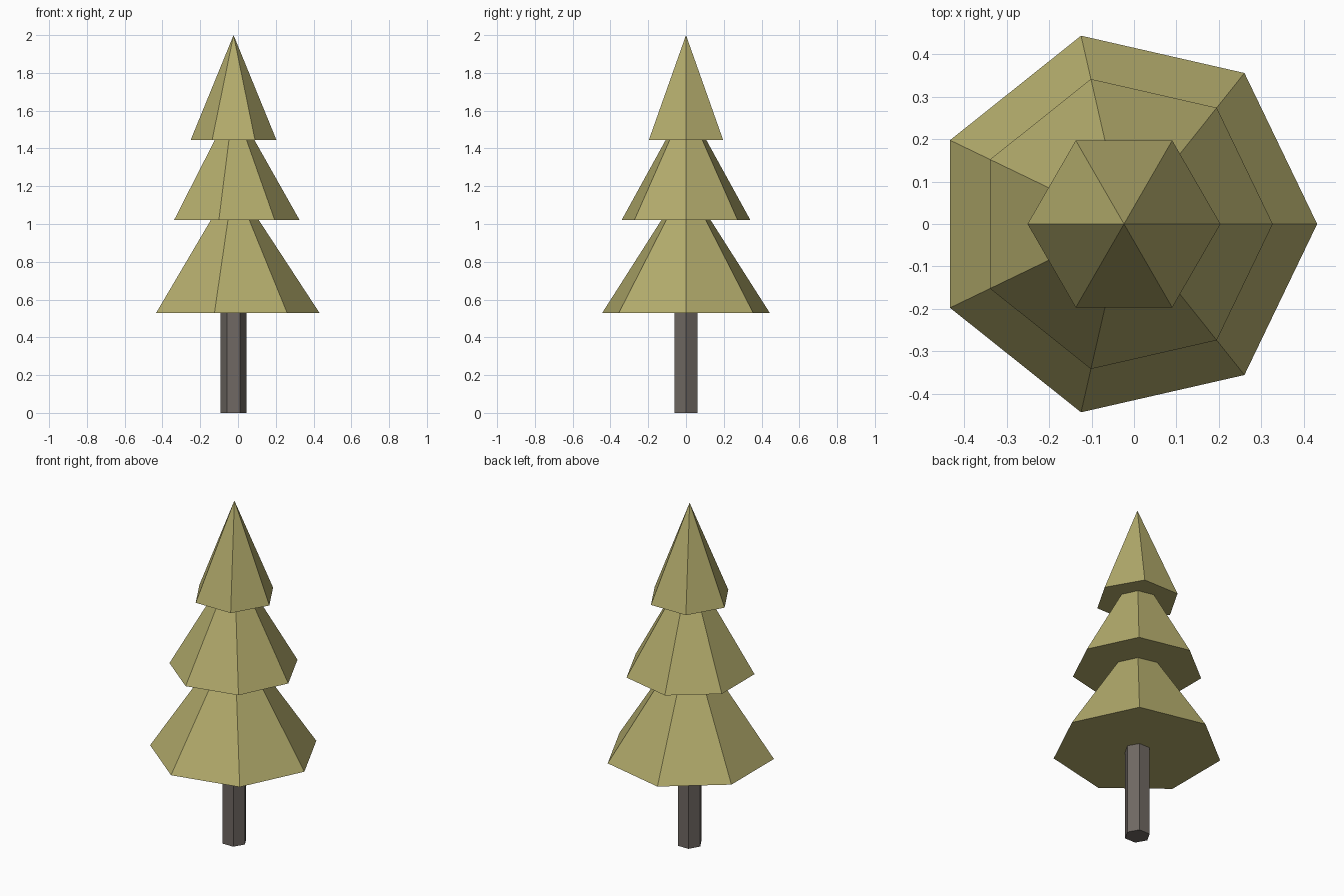
import bpy, bmesh
from math import cos, sin, tau

if "Cube" in bpy.data.objects:
    bpy.data.objects.remove(bpy.data.objects["Cube"])

CX = -0.0235  # shared tree axis


def material(name, color):
    m = bpy.data.materials.new(name)
    m.diffuse_color = (*color, 1)
    m.use_nodes = True
    m.node_tree.nodes["Principled BSDF"].inputs["Base Color"].default_value = m.diffuse_color
    return m


def ring(bm, n, r, z):
    return [bm.verts.new((r * cos(tau * i / n), r * sin(tau * i / n), z)) for i in range(n)]


def solid(name, n, r, z0, z1, mat, pointed):
    """Closed n-sided cone or prism with one corner facing +x."""
    bm = bmesh.new()
    low = ring(bm, n, r, z0)
    bm.faces.new(low[::-1])
    if pointed:
        tip = bm.verts.new((0, 0, z1))
        for i in range(n):
            bm.faces.new((low[i], low[(i + 1) % n], tip))
    else:
        high = ring(bm, n, r, z1)
        bm.faces.new(high)
        for i in range(n):
            j = (i + 1) % n
            bm.faces.new((low[i], low[j], high[j], high[i]))
    me = bpy.data.meshes.new(name)
    bm.to_mesh(me)
    bm.free()
    me.materials.append(mat)
    ob = bpy.data.objects.new(name, me)
    ob.location.x = CX
    bpy.context.collection.objects.link(ob)


foliage = material("foliage", (0.45, 0.41, 0.15))
bark = material("bark", (0.16, 0.14, 0.125))

# Trunk
solid("trunk", 6, 0.069, 0, 0.53, bark, False)

# Foliage tiers: sides, radius, base height, tip height
for name, n, r, z0, z1 in (
    ("lower_foliage", 7, 0.4545, 0.53, 1.225),
    ("middle_foliage", 7, 0.35, 1.02, 1.64),
    ("top_foliage", 6, 0.227, 1.445, 2.0),
):
    solid(name, n, r, z0, z1, foliage, True)
